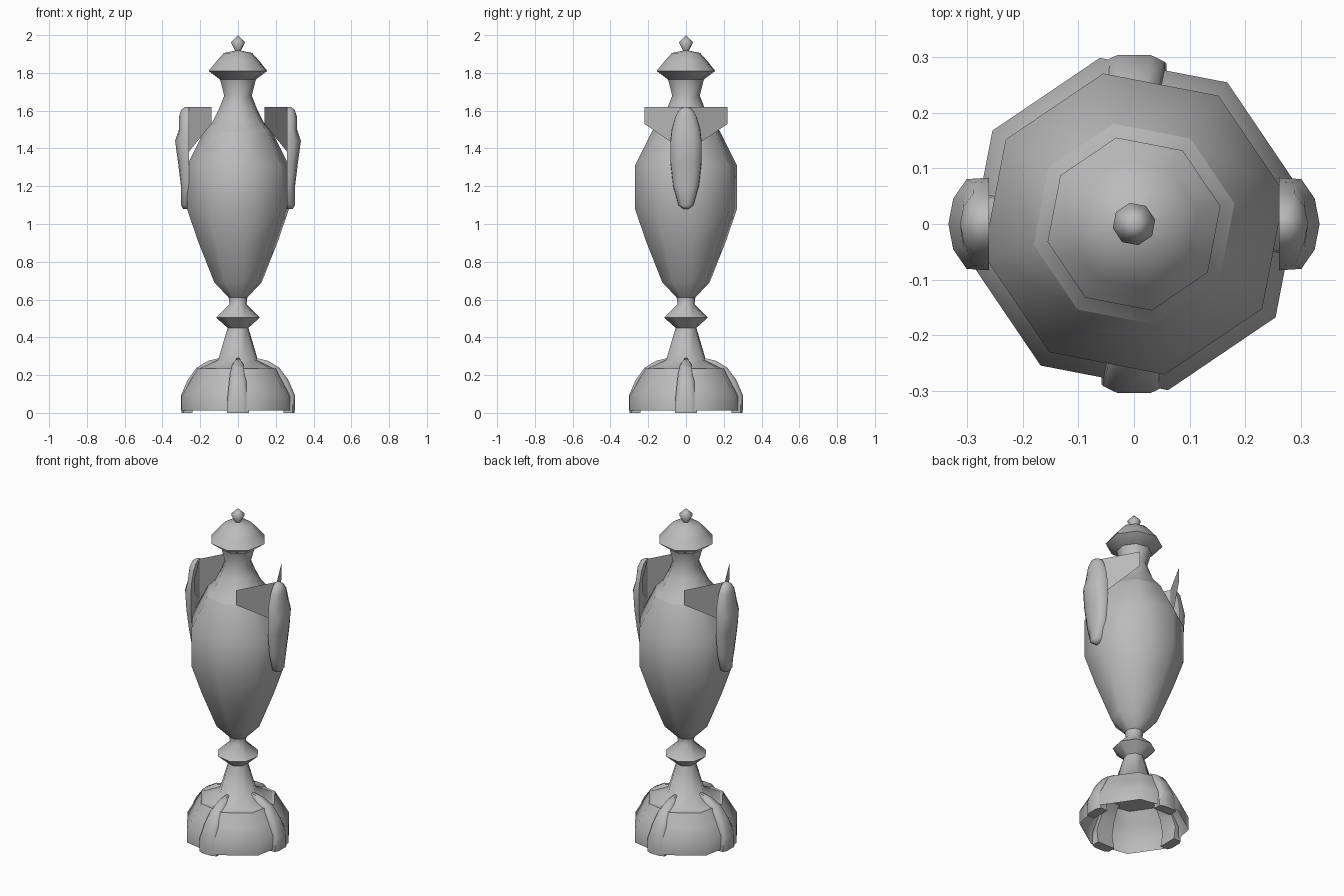
import bpy, bmesh
from math import cos, sin, pi, radians
from mathutils import Matrix, Vector

if "Cube" in bpy.data.objects:
    bpy.data.objects.remove(bpy.data.objects["Cube"], do_unlink=True)

silver = bpy.data.materials.new("dull_silver")
silver.use_nodes = True
silver.diffuse_color = (0.5, 0.5, 0.5, 1)
silver.node_tree.nodes["Principled BSDF"].inputs["Base Color"].default_value = (0.5, 0.5, 0.5, 1)

SIDES = 8
TURN = radians(11.6)


def finish(name, bm, angle=60, fix=True):
    bmesh.ops.remove_doubles(bm, verts=bm.verts, dist=0.0005)
    if fix:
        bmesh.ops.recalc_face_normals(bm, faces=bm.faces)
    mesh = bpy.data.meshes.new(name)
    bm.to_mesh(mesh)
    bm.free()
    mesh.materials.append(silver)
    obj = bpy.data.objects.new(name, mesh)
    bpy.context.collection.objects.link(obj)
    bpy.ops.object.select_all(action="DESELECT")
    obj.select_set(True)
    bpy.context.view_layer.objects.active = obj
    bpy.ops.object.shade_smooth_by_angle(angle=radians(angle))
    return obj


def loft(bm, rings, closed=True):
    loops = [[bm.verts.new(p) for p in ring] for ring in rings]
    n = len(loops[0])
    for a, b in zip(loops, loops[1:]):
        for i in range(n if closed else n - 1):
            j = (i + 1) % n
            bm.faces.new((a[i], a[j], b[j], b[i]))
    return loops


def lathe(name, profile, angle=60):
    """Turn (half width, height) points, listed upwards, into an octagonal shell."""
    bm = bmesh.new()
    rings = []
    for width, z in profile:
        r = width / cos(TURN)
        rings.append([(r * cos(TURN + 2 * pi * k / SIDES),
                       r * sin(TURN + 2 * pi * k / SIDES), z) for k in range(SIDES)])
    loft(bm, rings)
    return finish(name, bm, angle, fix=False)


# Hollow, open-bottomed foot and the stem with its knop
lathe("base", [(.298, .012), (.298, .09), (.255, .165), (.215, .235), (0, .235)], 50)
lathe("stem", [(.2, .236), (.105, .28), (.055, .45)])
lathe("stem_knop", [(.055, .45), (.116, .505), (.045, .575), (.05, .612)], 89)

# Vase body, shoulder and neck
lathe("body", [(.05, .612), (.125, .69), (.212, .91), (.27, 1.08),
               (.27, 1.31), (.18, 1.49)])
lathe("neck", [(.18, 1.49), (.135, 1.54), (.1, 1.61), (.073, 1.68), (.095, 1.765)])

# Lid and finial
lathe("lid", [(0, 1.765), (.095, 1.765), (.155, 1.81), (.115, 1.86),
              (.075, 1.905), (.015, 1.918)])
lathe("finial", [(.015, 1.918), (.038, 1.962), (0, 2)], 89)

# Four ribs running over the foot: (radius, height, half width, depth)
RIB = [(.3, 0, .058, .06), (.303, .09, .055, .05), (.266, .175, .047, .04),
       (.22, .238, .04, .03), (.16, .275, .03, .03), (.1, .29, .012, .02)]
for k, side in enumerate(("left", "back", "right", "front")):
    bm = bmesh.new()
    rings = []
    for r, z, w, d in RIB:
        rise = z * .07
        rings.append([(r - d, -w, z - rise), (r - .012, -w, z - rise), (r, -w * .55, z),
                      (r, w * .55, z), (r - .012, w, z - rise), (r - d, w, z - rise)])
    loops = loft(bm, rings)
    bm.faces.new(loops[0])
    bm.faces.new(loops[-1])
    bmesh.ops.rotate(bm, verts=bm.verts, matrix=Matrix.Rotation(k * pi / 2, 3, "Z"))
    finish("base_rib_" + side, bm)

# Leaf-shaped handles: (height, outer reach, half width)
HANDLE = [(1.08, .29, .015), (1.1, .302, .04), (1.2, .302, .068), (1.33, .318, .083),
          (1.44, .333, .083), (1.5, .313, .076), (1.57, .312, .056), (1.605, .3, .035),
          (1.62, .28, .012)]
INNER = .26
for sign, side in ((1, "left"), (-1, "right")):
    bm = bmesh.new()
    rings = []
    for z, reach, w in HANDLE:
        t = reach - INNER
        section = [(0, -1), (.55, -.97), (.88, -.55), (1, 0), (.88, .55), (.55, .97), (0, 1)]
        rings.append([(sign * (INNER + t * u), w * v, z) for u, v in section])
    loops = loft(bm, rings)
    bm.faces.new(loops[0])
    bm.faces.new(loops[-1])
    finish("handle_" + side, bm)

    # Pair of thin fins sweeping back from each handle
    bm = bmesh.new()
    for s in (1, -1):
        bm.faces.new([bm.verts.new(p) for p in (
            (sign * .262, 0, 1.38), (sign * .14, s * .22, 1.53),
            (sign * .14, s * .22, 1.62), (sign * .262, 0, 1.62))])
    finish("handle_fins_" + side, bm, 20)
